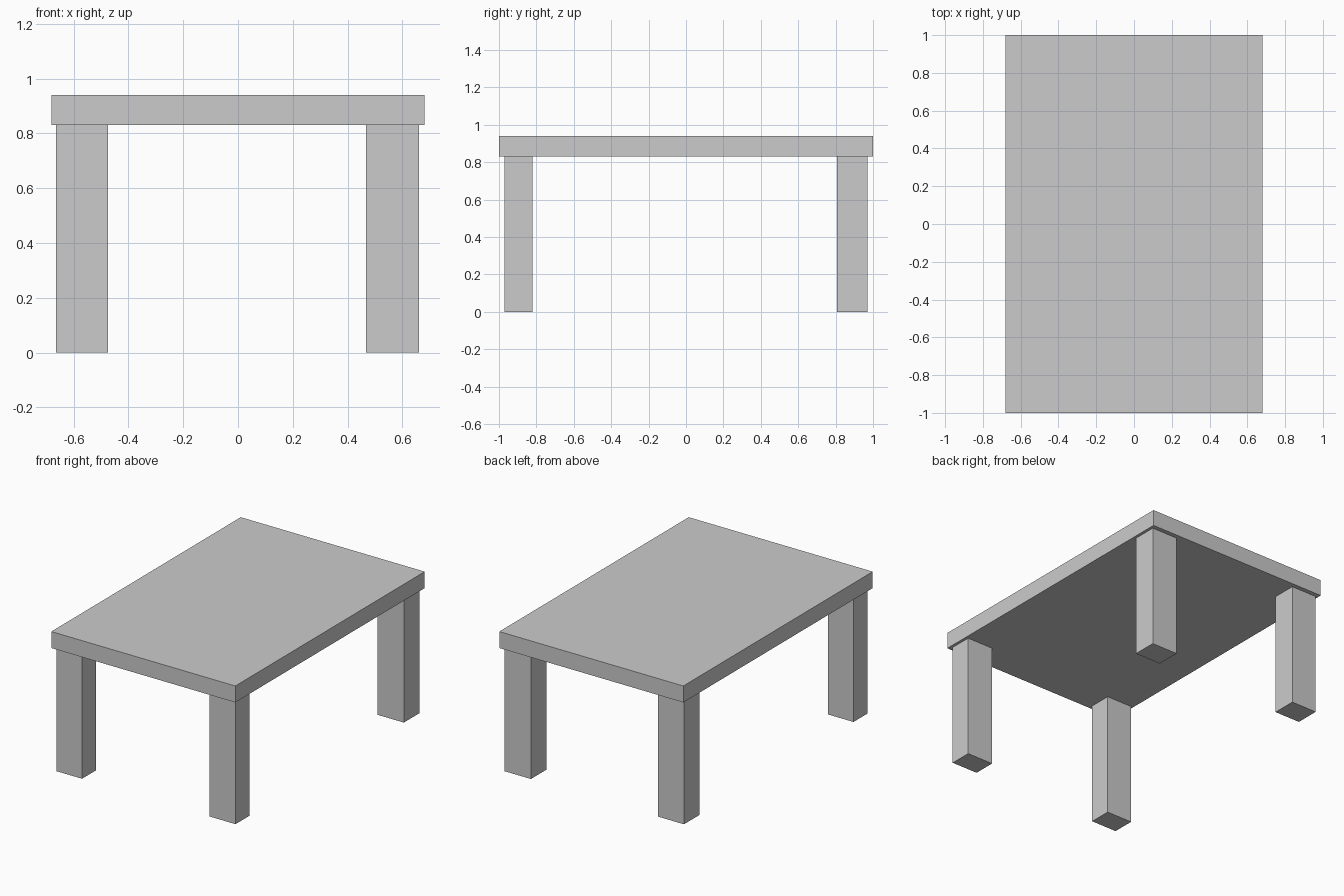
import bpy

if "Cube" in bpy.data.objects:
    bpy.data.objects.remove(bpy.data.objects["Cube"])


def box(name, x, y, z):
    """Axis-aligned box from (min, max) ranges."""
    bpy.ops.mesh.primitive_cube_add(size=1)
    ob = bpy.context.object
    ob.name = ob.data.name = name
    for v in ob.data.vertices:
        v.co = [r[0] if c < 0 else r[1] for c, r in zip(v.co, (x, y, z))]
    return ob


TOP_Z = 0.94
LEG_Z = 0.83

# Table top slab
box("table_top", (-0.68, 0.68), (-1.0, 1.0), (LEG_Z, TOP_Z))

# Four square legs, slightly inset from the corners
sides = {"left": (-0.664, -0.474), "right": (0.467, 0.661)}
ends = {"front": (-0.97, -0.82), "back": (0.807, 0.97)}
for end, y in ends.items():
    for side, x in sides.items():
        box(f"{end}_{side}_leg", x, y, (0.0, LEG_Z))
